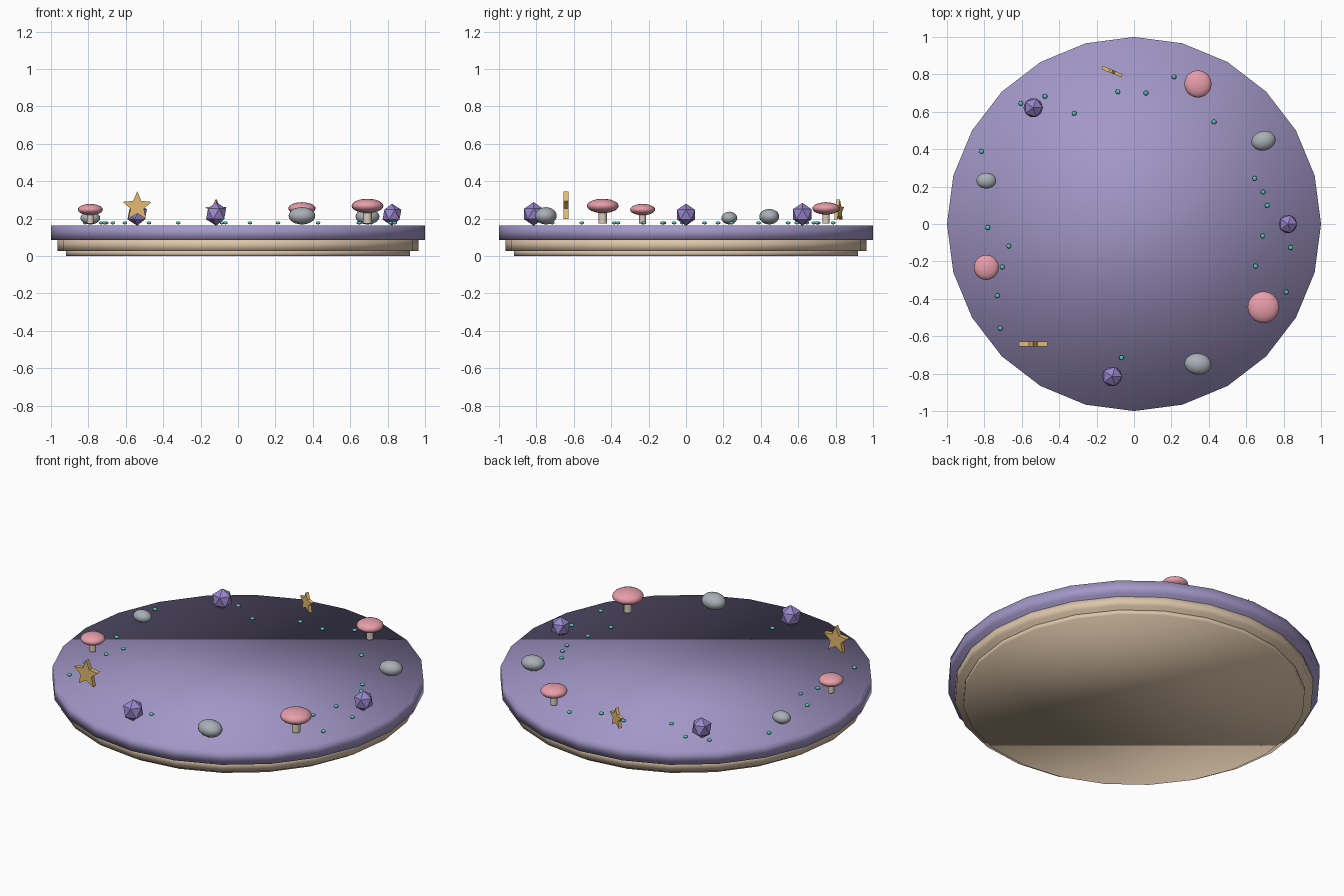
import bpy, bmesh, math
from mathutils import Matrix

if "Cube" in bpy.data.objects:
    bpy.data.objects.remove(bpy.data.objects["Cube"])


def material(name, rgb):
    m = bpy.data.materials.new(name)
    m.diffuse_color = (*rgb, 1)
    m.use_nodes = True
    m.node_tree.nodes["Principled BSDF"].inputs["Base Color"].default_value = m.diffuse_color
    return m


PURPLE = material("purple", (0.36, 0.31, 0.57))
BEIGE = material("beige", (0.72, 0.56, 0.40))
VIOLET = material("violet", (0.32, 0.24, 0.60))
STONE = material("stone", (0.40, 0.43, 0.47))
PINK = material("pink", (0.80, 0.34, 0.40))
CREAM = material("cream", (0.70, 0.62, 0.50))
GOLD = material("gold", (0.78, 0.50, 0.16))
TEAL = material("teal", (0.10, 0.55, 0.48))


def add(name, bm, mat, smooth, loc, rot=0.0, scale=(1, 1, 1)):
    """Turn a bmesh into a placed object."""
    bmesh.ops.scale(bm, vec=scale, verts=bm.verts)
    bmesh.ops.recalc_face_normals(bm, faces=bm.faces)
    for f in bm.faces:
        f.smooth = smooth
    me = bpy.data.meshes.new(name)
    bm.to_mesh(me)
    bm.free()
    me.materials.append(mat)
    ob = bpy.data.objects.new(name, me)
    ob.location = loc
    ob.rotation_euler[2] = rot
    bpy.context.collection.objects.link(ob)
    return ob


def disc(name, r, z0, z1, sides, mat, xy=(0, 0), r_top=None):
    bm = bmesh.new()
    bmesh.ops.create_cone(bm, cap_ends=True, segments=sides, radius1=r,
                          radius2=r if r_top is None else r_top, depth=z1 - z0)
    return add(name, bm, mat, True, (*xy, (z0 + z1) / 2))


def ellipsoid(name, size, loc, mat, rot=0.0, u=20, v=12):
    bm = bmesh.new()
    bmesh.ops.create_uvsphere(bm, u_segments=u, v_segments=v, radius=1)
    return add(name, bm, mat, True, loc, rot, size)


def crystal(name, x, y, r):
    bm = bmesh.new()
    bmesh.ops.create_icosphere(bm, subdivisions=1, radius=r)
    add(name, bm, VIOLET, False, (x, y, 0.165 + r), 0, (1, 1, 1.05))


def rock(name, x, y, r, rot):
    ellipsoid(name, (r, 0.8 * r, 0.64 * r), (x, y, 0.17 + 0.62 * r), STONE, rot)


def mushroom(name, x, y, r):
    top = 0.175 + 1.09 * r
    stem = disc(name + "_stem", 0.27 * r, 0.175, top, 12, CREAM, (x, y))
    for f in stem.data.polygons:
        f.use_smooth = len(f.vertices) == 4
    ellipsoid(name + "_cap", (r, r, 0.45 * r), (x, y, top), PINK)


def star(name, x, y, r, rot):
    # upright five-pointed star, extruded along its thickness
    bm = bmesh.new()
    t = 0.0125 * r / 0.08
    pts = []
    for k in range(10):
        a = math.pi / 2 + k * math.pi / 5
        q = r if k % 2 == 0 else 0.46 * r
        pts.append((q * math.cos(a), q * math.sin(a)))
    front = [bm.verts.new((px, -t, pz)) for px, pz in pts]
    back = [bm.verts.new((px, t, pz)) for px, pz in pts]
    bm.faces.new(front)
    bm.faces.new(back[::-1])
    for k in range(10):
        n = (k + 1) % 10
        bm.faces.new((front[n], front[k], back[k], back[n]))
    add(name, bm, GOLD, False, (x, y, 0.18 + 1.04 * r), rot)


# stepped round base
disc("base_foot", 0.92, 0.0, 0.03, 24, BEIGE)
disc("base_rim", 0.965, 0.027, 0.09, 24, BEIGE)
disc("top_slab", 1.0, 0.085, 0.164, 24, PURPLE)

# ring of eleven ornaments: crystal, rock, mushroom, star in turn
size = [0.056, 0.065, 0.073, 0.060, 0.058, 0.053, 0.067, 0.081, 0.060, 0.072, 0.085]
turn = {1: 0.25, 3: math.radians(-23), 5: 0.0, 7: 0.0, 9: -0.12}
for i, r in enumerate(size):
    a = i * math.tau / 11
    x, y = 0.823 * math.cos(a), 0.823 * math.sin(a)
    kind = i % 4
    if kind == 0:
        crystal(f"crystal_{i}", x, y, r)
    elif kind == 1:
        rock(f"rock_{i}", x, y, r, turn[i])
    elif kind == 2:
        mushroom(f"mushroom_{i}", x, y, r)
    else:
        if i == 7:
            y -= 0.02
        star(f"star_{i}", x, y, r, turn[i])

# scattered teal beads
beads = [(.214, .787), (-.086, .707), (.064, .70), (-.476, .683), (-.605, .645),
         (-.32, .592), (.428, .546), (-.816, .388), (.645, .244), (.69, .171),
         (.712, .099), (-.782, -.019), (-.669, -.118), (-.704, -.23),
         (-.731, -.383), (-.715, -.557), (.688, -.064), (.838, -.126),
         (.65, -.225), (.814, -.364), (-.067, -.715)]
for i, (x, y) in enumerate(beads):
    ellipsoid(f"bead_{i}", (0.013, 0.013, 0.008), (x, y, 0.177), TEAL, 0, 10, 6)
